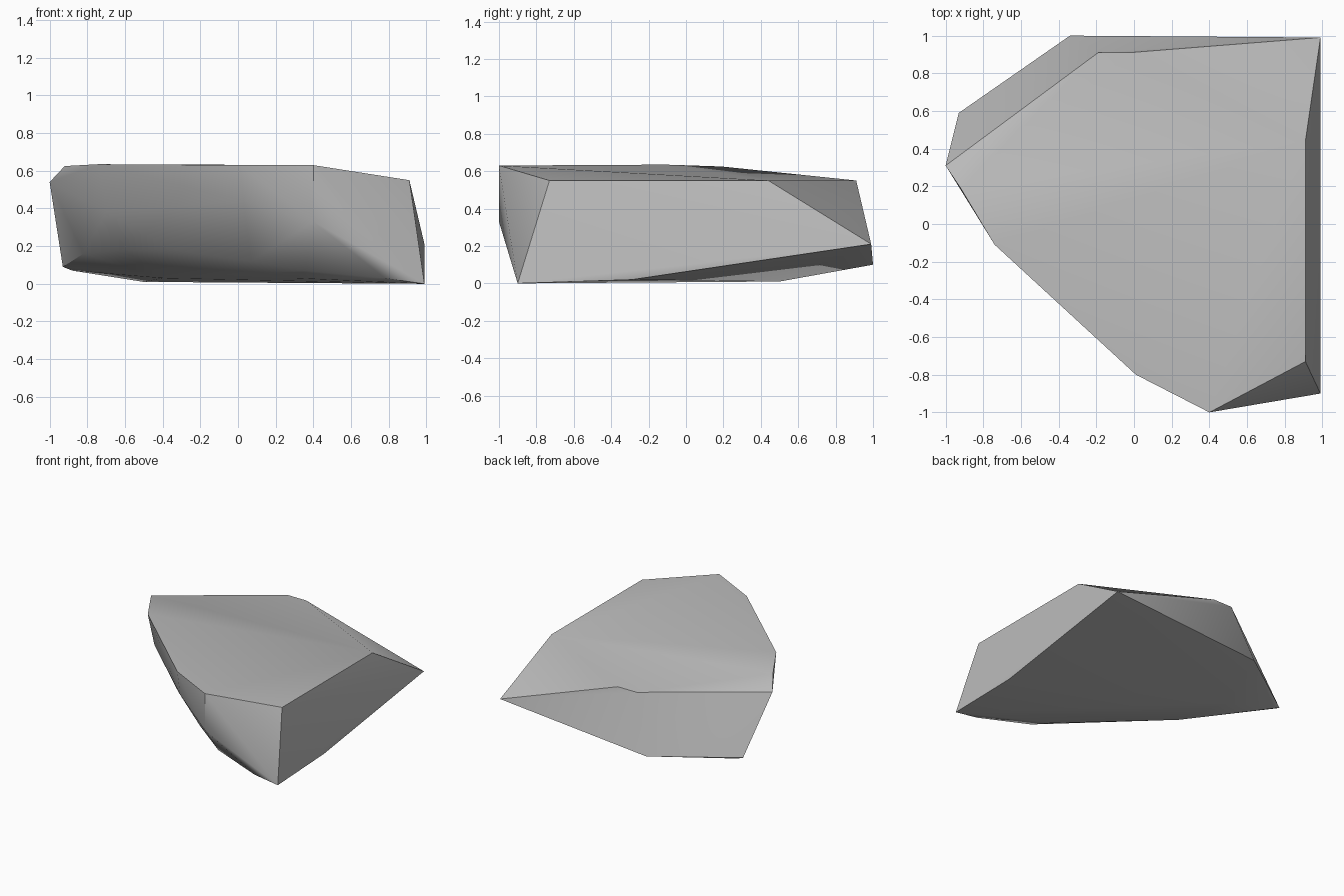
import bpy
import bmesh
import math

default = bpy.data.objects.get("Cube")
if default:
    bpy.data.objects.remove(default, do_unlink=True)

# Stone material
stone = bpy.data.materials.new("stone_grey")
stone.use_nodes = True
grey = (0.5, 0.5, 0.5, 1.0)
stone.diffuse_color = grey
stone.node_tree.nodes["Principled BSDF"].inputs["Base Color"].default_value = grey

# Corner points of the chipped stone, grouped by region
top_rim = [(0.4, -1, 0.63), (0.91, -0.73, 0.55), (0.91, 0.44, 0.55),
           (-0.02, 0.91, 0.55), (-0.19, 0.91, 0.55), (-1, 0.31, 0.54),
           (-0.92, 0.19, 0.625), (-0.74, -0.11, 0.635), (0.01, -0.8, 0.63)]
sharp_corners = [(0.4, -1, 0.33), (0.99, -0.9, 0), (0.99, 0.99, 0.21),
                 (-0.34, 1, 0.1), (-0.93, 0.59, 0.09)]
worn_wall = [(-0.7, -0.08, 0.38), (0.03, -0.79, 0.44), (-0.82, 0.28, 0.16),
             (-0.6, -0.03, 0.18), (-0.34, -0.29, 0.18), (0.07, -0.59, 0.12),
             (0.36, -0.77, 0.07), (0.78, -0.9, 0.03)]
underside = [(0.98, -0.29, 0.02), (-0.5, 0.5, 0.01), (-0.88, 0.59, 0.07),
             (-0.4, 0.05, 0.03), (0.3, -0.6, 0.03)]

# Wrap the points in a convex shell
bm = bmesh.new()
for p in top_rim + sharp_corners + worn_wall + underside:
    bm.verts.new(p)
hull = bmesh.ops.convex_hull(bm, input=bm.verts)
loose = [v for v in bm.verts if not v.link_faces]
bmesh.ops.delete(bm, geom=loose, context='VERTS')
bmesh.ops.recalc_face_normals(bm, faces=bm.faces)

mesh = bpy.data.meshes.new("rock")
bm.to_mesh(mesh)
bm.free()
mesh.materials.append(stone)
rock = bpy.data.objects.new("rock", mesh)
bpy.context.collection.objects.link(rock)

# Worn areas are smooth, broken edges stay sharp
bpy.ops.object.select_all(action='DESELECT')
rock.select_set(True)
bpy.context.view_layer.objects.active = rock
bpy.ops.object.shade_smooth_by_angle(angle=math.radians(35))
